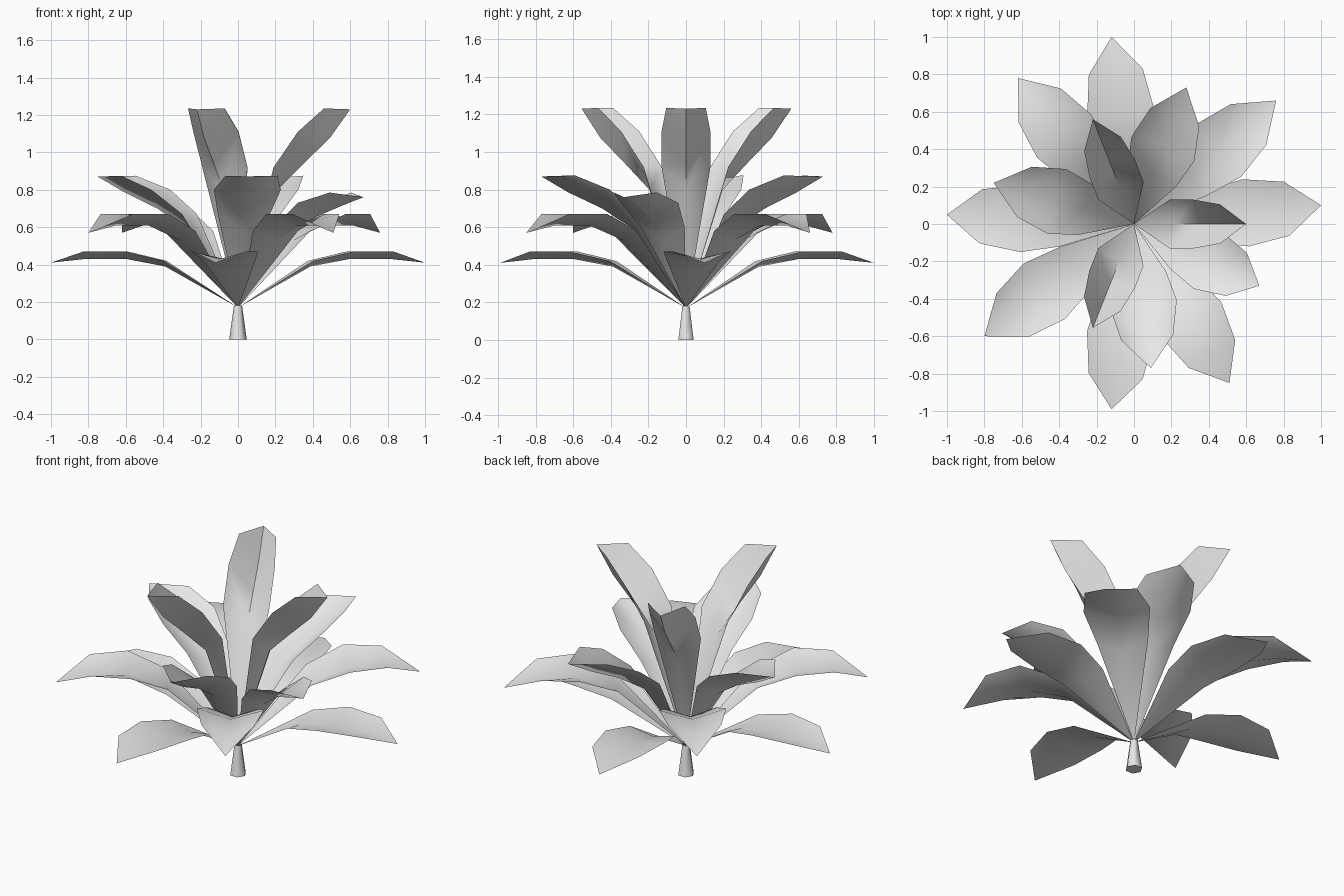
import bpy
import math

cube = bpy.data.objects.get("Cube")
if cube:
    bpy.data.objects.remove(cube, do_unlink=True)

grey = bpy.data.materials.new("pale_grey")
grey.use_nodes = True
grey.diffuse_color = (0.8, 0.8, 0.8, 1)
grey.node_tree.nodes["Principled BSDF"].inputs["Base Color"].default_value = (0.8, 0.8, 0.8, 1)

BASE_Z = 0.17


def finish(name, verts, faces, smooth_angle):
    mesh = bpy.data.meshes.new(name)
    mesh.from_pydata(verts, [], faces)
    mesh.materials.append(grey)
    obj = bpy.data.objects.new(name, mesh)
    bpy.context.collection.objects.link(obj)
    bpy.ops.object.select_all(action="DESELECT")
    obj.select_set(True)
    bpy.context.view_layer.objects.active = obj
    bpy.ops.object.shade_smooth_by_angle(angle=math.radians(smooth_angle))
    return obj


def leaf(name, tip, rows, tip_z):
    """Folded leaf: each row is (distance, rim height, half width, fold depth, fold shift)."""
    length = math.hypot(*tip)
    dx, dy = tip[0] / length, tip[1] / length

    def at(along, across, z):
        return (along * dx - across * dy, along * dy + across * dx, z)

    verts = [at(0, 0, BASE_Z)]
    for dist, z, half, fold, shift in rows:
        verts += [at(dist, -half, z), at(dist + shift, 0, z - fold), at(dist, half, z)]
    verts.append(at(length, 0, tip_z))
    last = len(verts) - 1
    faces = [(0, 1, 2), (0, 2, 3)]
    for row in range(len(rows) - 1):
        for side in (1, 2):
            i = row * 3 + side
            faces.append((i, i + 3, i + 4, i + 1))
    faces += [(last - 3, last, last - 2), (last - 2, last, last - 1)]
    return finish(name, verts, faces, 80)


# Leaf tiers, from the spreading bottom ring to the upright crown
tiers = {
    "bottom_leaf": (
        [(1.0, 0.1), (-0.12, 1.0), (-1.0, 0.05), (-0.12, -0.99)], 0.41,
        [(0.39, 0.42, 0.14, 0.03, 0), (0.6, 0.47, 0.18, 0.04, 0), (0.82, 0.47, 0.145, 0.04, 0)]),
    "lower_leaf": (
        [(0.76, 0.66), (-0.62, 0.78), (-0.8, -0.6), (0.51, -0.85)], 0.57,
        [(0.39, 0.58, 0.14, 0.05, 0), (0.6, 0.67, 0.185, 0.06, 0), (0.81, 0.67, 0.145, 0.06, 0)]),
    "upper_leaf": (
        [(-0.75, 0.22), (0.28, 0.73), (0.09, -0.77)], 0.87,
        [(0.27, 0.67, 0.14, 0.08, 0.01), (0.43, 0.8, 0.18, 0.1, 0.02), (0.61, 0.875, 0.14, 0.09, 0.02)]),
    "small_leaf": (
        [(0.67, -0.33)], 0.76,
        [(0.28, 0.6, 0.13, 0.06, 0.01), (0.44, 0.73, 0.17, 0.08, 0.01), (0.61, 0.785, 0.128, 0.07, 0.01)]),
    "crown_leaf": (
        [(0.6, 0.0), (-0.22, 0.56), (-0.22, -0.555)], 1.23,
        [(0.19, 0.92, 0.13, 0.12, 0.02), (0.32, 1.11, 0.13, 0.17, 0.03), (0.46, 1.235, 0.105, 0.16, 0.03)]),
}
for name, (tips, tip_z, rows) in tiers.items():
    for n, tip in enumerate(tips, 1):
        leaf(f"{name}_{n}", tip, rows, tip_z)

# Short tapered stem
SIDES = 6
stem_verts = []
for radius, z in ((0.047, 0), (0.022, 0.18)):
    for k in range(SIDES):
        a = math.tau * k / SIDES
        stem_verts.append((radius * math.cos(a), radius * math.sin(a), z))
stem_faces = [(k, (k + 1) % SIDES, (k + 1) % SIDES + SIDES, k + SIDES) for k in range(SIDES)]
stem_faces.append(tuple(reversed(range(SIDES))))
finish("stem", stem_verts, stem_faces, 65)
